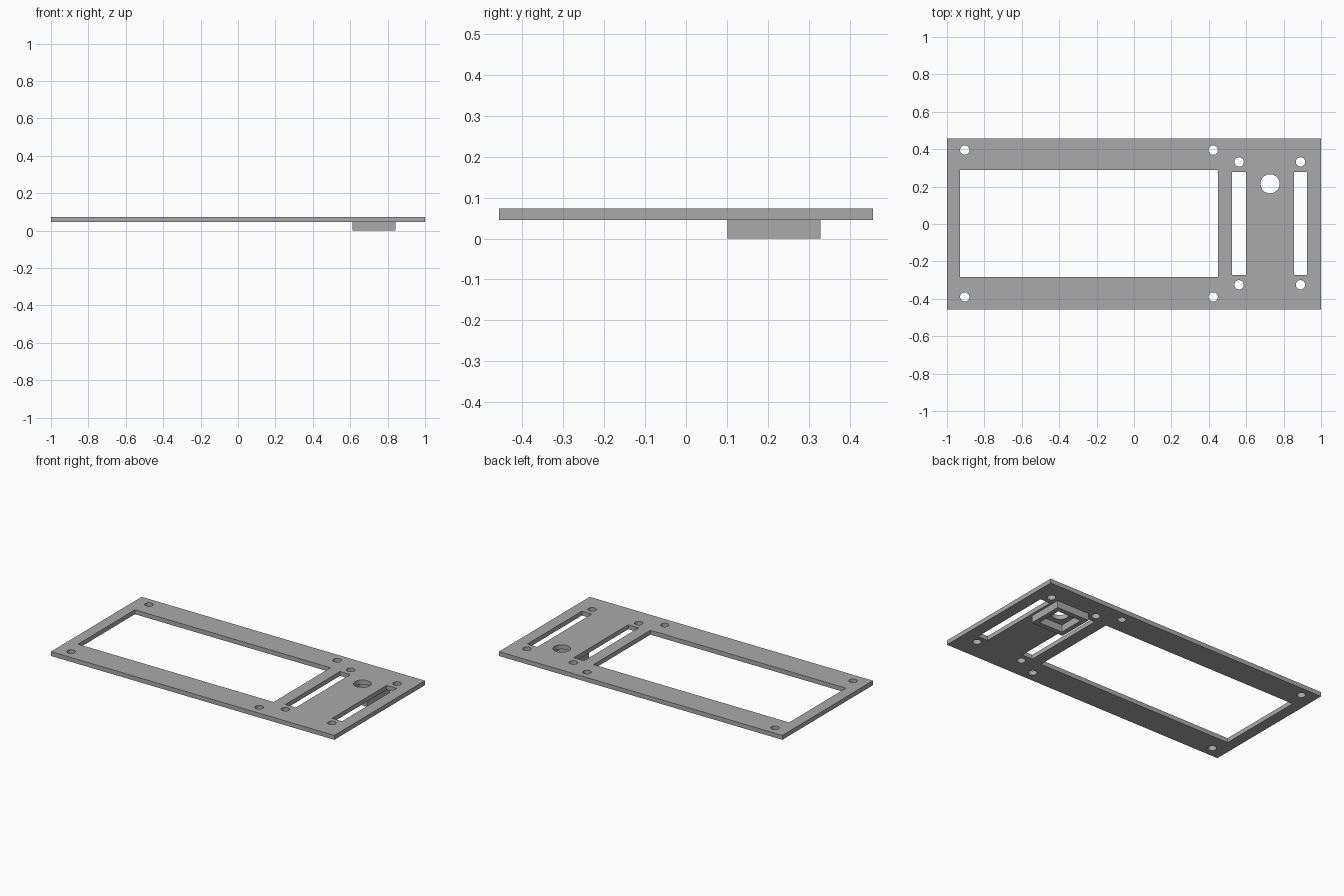
import bpy, bmesh
from math import cos, sin, tau

if "Cube" in bpy.data.objects:
    bpy.data.objects.remove(bpy.data.objects["Cube"], do_unlink=True)

grey = bpy.data.materials.new("plain_grey")
grey.use_nodes = True
color = (0.4, 0.4, 0.4, 1)
grey.diffuse_color = color
grey.node_tree.nodes["Principled BSDF"].inputs["Base Color"].default_value = color


def rect(x0, x1, y0, y1):
    return [(x0, y0), (x1, y0), (x1, y1), (x0, y1)]


def circle(x, y, r, n=32):
    return [(x + r * cos(tau * i / n), y + r * sin(tau * i / n)) for i in range(n)]


def sheet(name, loops, z0, z1):
    """Extrude an outline with holes between two heights."""
    curve = bpy.data.curves.new(name, "CURVE")
    curve.dimensions = "2D"
    curve.fill_mode = "BOTH"
    curve.extrude = (z1 - z0) / 2
    for loop in loops:
        spline = curve.splines.new("POLY")
        spline.points.add(len(loop) - 1)
        for point, (x, y) in zip(spline.points, loop):
            point.co = (x, y, 0, 1)
        spline.use_cyclic_u = True
    source = bpy.data.objects.new(name + "_outline", curve)
    bpy.context.collection.objects.link(source)
    bpy.context.view_layer.update()
    mesh = bpy.data.meshes.new_from_object(
        source.evaluated_get(bpy.context.evaluated_depsgraph_get()))
    bpy.data.objects.remove(source, do_unlink=True)
    bpy.data.curves.remove(curve)

    bm = bmesh.new()
    bm.from_mesh(mesh)
    bmesh.ops.remove_doubles(bm, verts=bm.verts, dist=0.0001)
    bmesh.ops.translate(bm, verts=bm.verts, vec=(0, 0, (z0 + z1) / 2))
    bmesh.ops.recalc_face_normals(bm, faces=bm.faces)
    bm.to_mesh(mesh)
    bm.free()
    mesh.name = name
    mesh.materials.clear()
    mesh.materials.append(grey)
    obj = bpy.data.objects.new(name, mesh)
    bpy.context.collection.objects.link(obj)
    bpy.ops.object.select_all(action="DESELECT")
    obj.select_set(True)
    bpy.context.view_layer.objects.active = obj
    bpy.ops.object.shade_smooth_by_angle()
    return obj


# Panel with display window, two slots, knob hole and screw holes
KNOB = (0.727, 0.215)
loops = [rect(-1, 1, -0.457, 0.457),
         rect(-0.93, 0.45, -0.284, 0.289),
         rect(0.525, 0.598, -0.272, 0.278),
         rect(0.855, 0.925, -0.272, 0.278),
         circle(*KNOB, 0.051)]
loops += [circle(x, y, 0.025) for x in (-0.905, 0.423) for y in (-0.39, 0.395)]
loops += [circle(x, y, 0.025) for x in (0.562, 0.89) for y in (-0.325, 0.332)]
sheet("front_panel", loops, 0.045, 0.073)


# Square collar under the knob hole
def square(half):
    x, y = KNOB
    return rect(x - half, x + half, y - half, y + half)


sheet("knob_collar", [square(0.114), square(0.083)], 0, 0.045)
